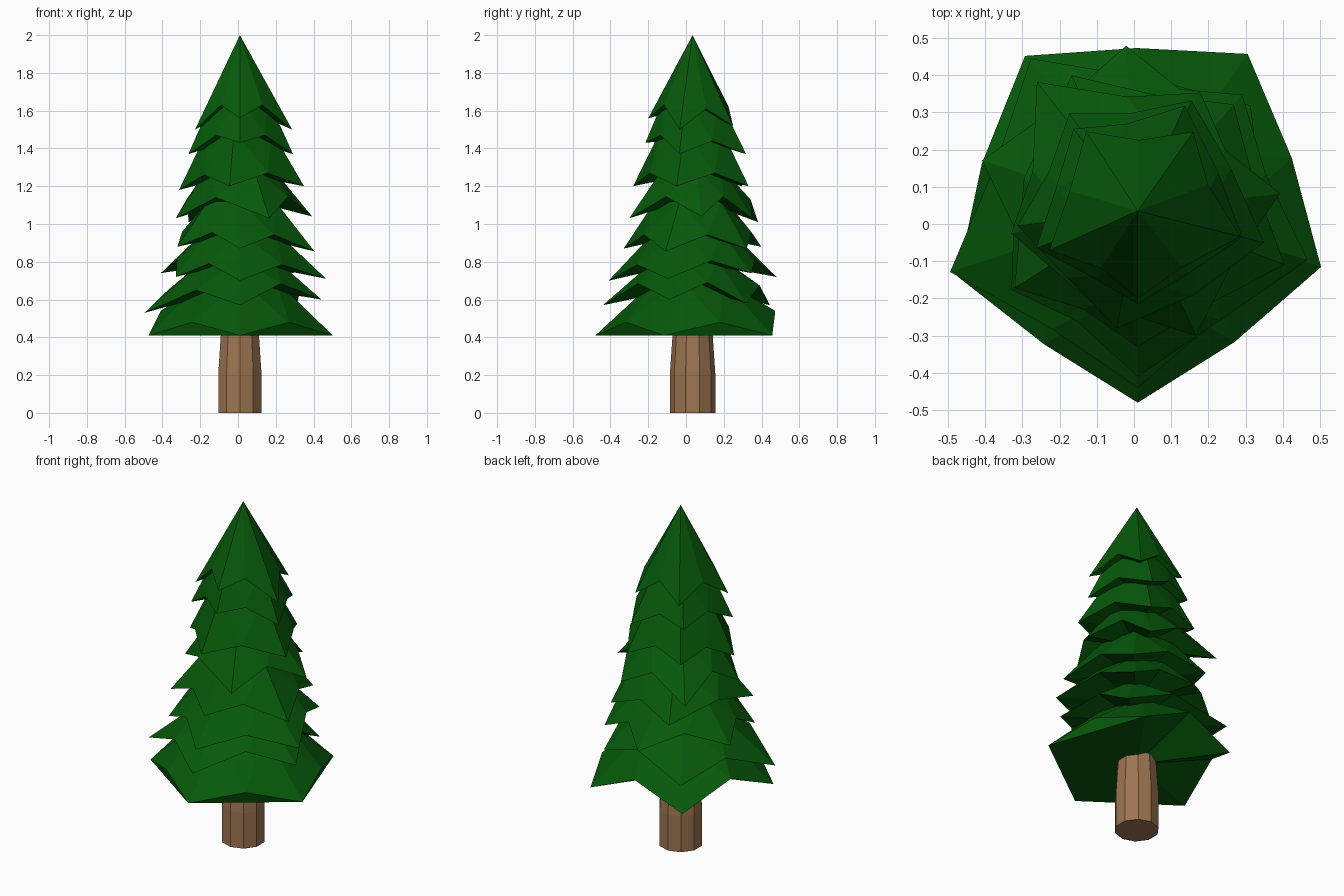
import bpy, bmesh
from math import sin, cos, radians
from mathutils import Vector

cube = bpy.data.objects.get("Cube")
if cube:
    bpy.data.objects.remove(cube, do_unlink=True)

AXIS = Vector((0.01, 0.035, 0))


def material(name, rgb):
    m = bpy.data.materials.new(name)
    m.use_nodes = True
    m.diffuse_color = (*rgb, 1)
    m.node_tree.nodes["Principled BSDF"].inputs["Base Color"].default_value = (*rgb, 1)
    return m


def finish(bm, name, mat):
    bmesh.ops.recalc_face_normals(bm, faces=bm.faces)
    mesh = bpy.data.meshes.new(name)
    bm.to_mesh(mesh)
    bm.free()
    mesh.materials.append(mat)
    ob = bpy.data.objects.new(name, mesh)
    bpy.context.collection.objects.link(ob)


def polar(bm, angle, r, z):
    a = radians(angle)
    return bm.verts.new(AXIS + Vector((r * cos(a), r * sin(a), z)))


def bridge(bm, low, high):
    for i in range(len(low)):
        j = (i + 1) % len(low)
        bm.faces.new((low[i], low[j], high[j], high[i]))


def tier(name, tips, rise, notch, top_r, top_z, closed_rise=None):
    """Drooping skirt: low outer tips with a raised, pulled-in notch between each pair.
    With closed_rise, the notches on the front left sit lower and have an upright face below."""
    bm = bmesh.new()
    base = sum(t[2] for t in tips) / len(tips)
    middle = polar(bm, 0, 0, base + (0 if closed_rise else rise))
    apex = None if top_r else polar(bm, 0, 0, top_z)
    tip_verts = [polar(bm, *t) for t in tips]
    top = [polar(bm, t[0], top_r, top_z) for t in tips] if top_r else []
    for i, (a, r, z) in enumerate(tips):
        j = (i + 1) % len(tips)
        b, r2, z2 = tips[j]
        mid = (a + b + (360 if b < a else 0)) / 2
        closed = closed_rise and cos(radians(mid + 50)) > 0
        lift = closed_rise if closed else rise
        valley = polar(bm, mid, notch * (r + r2) / 2, (z + z2) / 2 + lift)
        left, right = tip_verts[i], tip_verts[j]
        # Upper side
        if apex:
            bm.faces.new((left, valley, apex))
            bm.faces.new((valley, right, apex))
        else:
            bm.faces.new((left, valley, top[i]))
            bm.faces.new((valley, top[j], top[i]))
            bm.faces.new((valley, right, top[j]))
        # Underside
        if closed:
            bm.faces.new((left, right, valley))
            bm.faces.new((left, right, middle))
        else:
            bm.faces.new((left, valley, middle))
            bm.faces.new((valley, right, middle))
    if top:
        bm.faces.new(top)
    finish(bm, name, green)


green = material("needle green", (0.002, 0.1, 0.003))
brown = material("bark brown", (0.34, 0.18, 0.085))

# Trunk: ten-sided, straight at the foot, then tapering into the foliage
bm = bmesh.new()
rings = [[polar(bm, -90 + 36 * k, r, z) for k in range(10)]
         for r, z in ((0.12, 0), (0.12, 0.21), (0.105, 0.43))]
for low, high in zip(rings, rings[1:]):
    bridge(bm, low, high)
bm.faces.new(rings[0])
bm.faces.new(rings[-1])
finish(bm, "trunk", brown)

# Lowest skirt: tips all level, flat beneath
tier("branch_tier_1", [(a, 0.515, 0.41) for a in (-90, -17, 55, 126, 200)],
     0.13, 0.85, 0.2, 0.7, closed_rise=0.07)

# Upper skirts: tips as direction, radius, height; then rise, notch, top radius, top height
tiers = (
    (((-90, .475, .57), (-16, .45, .6), (43, .415, .58), (125, .5, .57), (198, .53, .53)),
     .1, .78, .2, .81),
    (((-90, .445, .7), (-16, .475, .71), (48, .42, .74), (94, .445, .72), (162, .44, .74),
      (212, .4, .72)), .08, .8, .2, .96),
    (((-90, .365, .87), (-20, .42, .855), (48, .385, .87), (116, .405, .88), (212, .39, .88)),
     .08, .8, .2, 1.12),
    (((-65, .37, 1.03), (7, .385, 1.04), (62, .36, 1.03), (128, .44, 1.01), (190, .345, 1.03)),
     .11, .77, .17, 1.3),
    (((-100, .32, 1.2), (-14, .35, 1.2), (64, .33, 1.2), (125, .32, 1.2), (187, .325, 1.18)),
     .07, .81, .17, 1.5),
    (((-90, .25, 1.43), (-14, .29, 1.37), (66, .31, 1.37), (128, .28, 1.39), (200, .29, 1.37)),
     .07, .8, .15, 1.67),
    (((-90, .235, 1.56), (-14, .285, 1.5), (55, .26, 1.52), (123, .255, 1.52), (204, .26, 1.5)),
     .1, .74, 0, 2),
)
for n, params in enumerate(tiers):
    tier(f"branch_tier_{n + 2}", *params)
